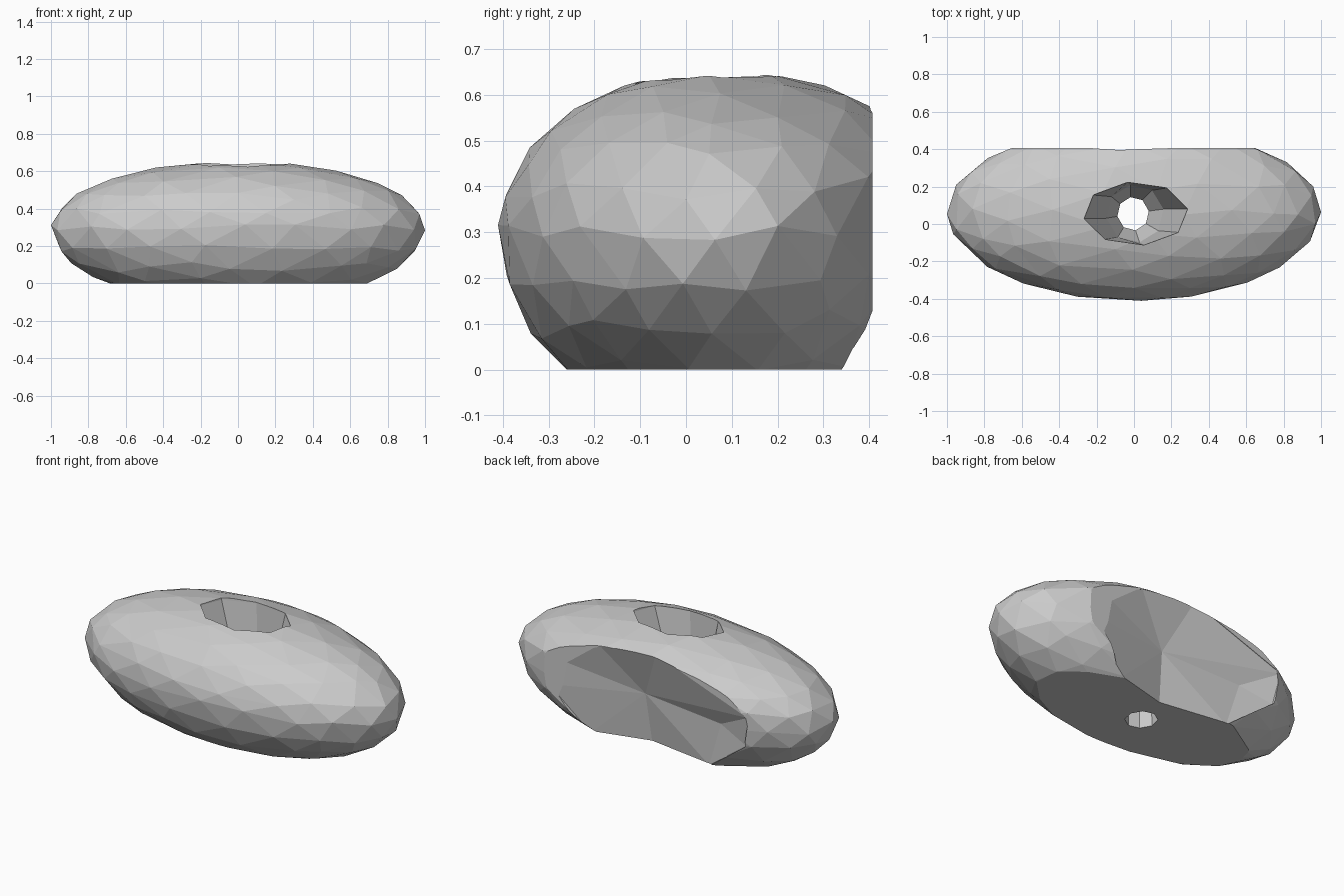
import bpy, bmesh, random
from math import cos, sin, tau
from mathutils import Vector

if "Cube" in bpy.data.objects:
    bpy.data.objects.remove(bpy.data.objects["Cube"])

random.seed(4)


def make_object(name, bm):
    bmesh.ops.recalc_face_normals(bm, faces=bm.faces[:])
    mesh = bpy.data.meshes.new(name)
    bm.to_mesh(mesh)
    bm.free()
    ob = bpy.data.objects.new(name, mesh)
    bpy.context.collection.objects.link(ob)
    return ob


def slice_off(bm, co, no):
    geom = bm.verts[:] + bm.edges[:] + bm.faces[:]
    cut = bmesh.ops.bisect_plane(bm, geom=geom, plane_co=co, plane_no=no, clear_outer=True)
    edges = [e for e in cut["geom_cut"] if isinstance(e, bmesh.types.BMEdge)]
    bmesh.ops.contextual_create(bm, geom=edges)


# Rock body: uneven faceted ellipsoid, fuller below and at the upper back, flat base
bm = bmesh.new()
bmesh.ops.create_icosphere(bm, subdivisions=3, radius=1)
for v in bm.verts:
    jitter = Vector([random.uniform(-0.05, 0.05) for _ in range(3)])
    v.co = (v.co + jitter).normalized() * 1.003
reach = [max(v.co.x for v in bm.verts), -min(v.co.x for v in bm.verts)]
for v in bm.verts:
    x, y, z = v.co
    depth = 0.45 + 0.11 * max(z, 0) if y > 0 else 0.48
    v.co = (x / reach[x < 0], 0.07 + depth * y, 0.3 + z * (0.355 if z > 0 else 0.42))
slice_off(bm, (0, 0, 0), (0, 0, -1))
slice_off(bm, (0, 0.407, 0), (0, 1, 0))
rock = make_object("rock_body", bm)

# Back hollow: facets running from the rim to two inner points
bm = bmesh.new()
rim = [(0.55, 0.42, 0.41), (0.27, 0.40, 0.54), (-0.08, 0.40, 0.59), (-0.66, 0.40, 0.38),
       (-0.63, 0.37, 0.20), (-0.36, 0.32, 0), (0.04, 0.26, 0), (0.37, 0.345, 0),
       (0.58, 0.42, 0.25)]
deep = Vector((0.056, 0.30, 0.29))
ring = [bm.verts.new(deep + (Vector(p) - deep) * 1.04) for p in rim]
outer = [bm.verts.new((v.co.x, 0.8, v.co.z)) for v in ring]
g, pocket = bm.verts.new(deep), bm.verts.new((-0.46, 0.33, 0.26))
n = len(ring)
for i in range(n):
    j = (i + 1) % n
    bm.faces.new((ring[i], ring[j], outer[j], outer[i]))
    bm.faces.new((ring[i], ring[j], pocket if i in (3, 4) else g))
bm.faces.new((ring[3], pocket, g))
bm.faces.new((ring[5], pocket, g))
bm.faces.new(outer)
hollow = make_object("hollow_cutter", bm)

# Funnel hole through the middle: octagonal rings (z, centre x, radius x, radius y)
bm = bmesh.new()
rings = []
for z, cx, rx, ry in [(0.8, 0.01, 0.29, 0.18), (0.63, 0.01, 0.28, 0.17),
                      (0.28, 0.005, 0.155, 0.155), (0.12, -0.005, 0.085, 0.09),
                      (-0.1, -0.005, 0.09, 0.095)]:
    rings.append([bm.verts.new((cx + rx * cos(tau * (k + 0.2) / 8),
                                0.055 + ry * sin(tau * (k + 0.2) / 8), z)) for k in range(8)])
for a, b in zip(rings, rings[1:]):
    for k in range(8):
        bm.faces.new((a[k], a[(k + 1) % 8], b[(k + 1) % 8], b[k]))
bm.faces.new(rings[0])
bm.faces.new(rings[-1])
funnel = make_object("funnel_cutter", bm)

# Carve the rock
for cutter in (hollow, funnel):
    cutter.hide_render = True
    cutter.hide_viewport = True
    mod = rock.modifiers.new(cutter.name, "BOOLEAN")
    mod.operation = "DIFFERENCE"
    mod.solver = "EXACT"
    mod.object = cutter
